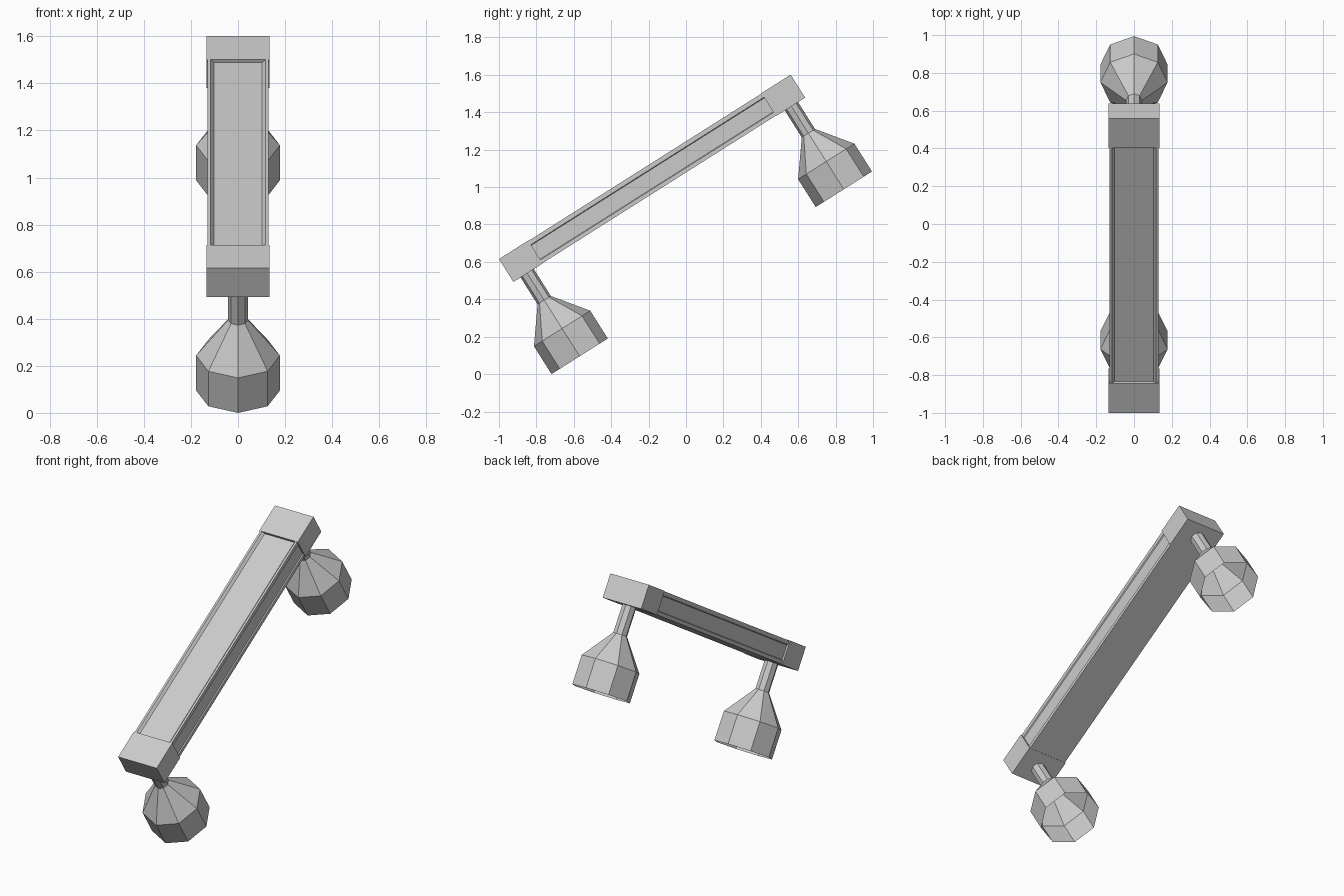
import bpy, bmesh, math
from mathutils import Matrix

if "Cube" in bpy.data.objects:
    bpy.data.objects.remove(bpy.data.objects["Cube"])

grey = bpy.data.materials.new("light_grey")
grey.use_nodes = True
colour = (0.6, 0.6, 0.6, 1)
grey.diffuse_color = colour
grey.node_tree.nodes["Principled BSDF"].inputs["Base Color"].default_value = colour

# Local frame: x across, y along the tilted bar, z out of its top face
TILT = Matrix.Translation((0, -1, 0.615)) @ Matrix.Rotation(math.radians(32.3), 4, 'X')
LENGTH, THICK, BLOCK = 1.845, 0.145, 0.185


def finish(bm, name, recalc=True):
    if recalc:
        bmesh.ops.recalc_face_normals(bm, faces=bm.faces)
    mesh = bpy.data.meshes.new(name)
    bm.to_mesh(mesh)
    bm.free()
    mesh.materials.append(grey)
    obj = bpy.data.objects.new(name, mesh)
    obj.matrix_world = TILT
    bpy.context.collection.objects.link(obj)
    return obj


def end_block(name, y):
    bm = bmesh.new()
    m = Matrix.Translation((0, y, -THICK / 2)) @ Matrix.Diagonal((0.268, BLOCK, THICK, 1))
    bmesh.ops.create_cube(bm, size=1, matrix=m)
    finish(bm, name)


def channel_bar(name):
    # Mirrored cross-section with a sunken top and shallow side panels
    half = [(0.129, -0.143), (0.129, -0.122), (0.123, -0.118), (0.123, -0.03),
            (0.129, -0.026), (0.129, -0.002), (0.116, -0.002), (0.103, -0.017)]
    profile = half + [(-x, z) for x, z in reversed(half)]
    bm = bmesh.new()
    face = bm.faces.new([bm.verts.new((x, BLOCK - 0.005, z)) for x, z in profile])
    out = bmesh.ops.extrude_face_region(bm, geom=[face])
    moved = [v for v in out["geom"] if isinstance(v, bmesh.types.BMVert)]
    bmesh.ops.translate(bm, verts=moved, vec=(0, LENGTH - 2 * BLOCK + 0.01, 0))
    finish(bm, name)


def foot(name, y):
    # Eight-sided stem flaring to a hollow cup
    bm = bmesh.new()
    rings = []
    for radius, z in [(0.042, -0.14), (0.042, -0.315), (0.178, -0.494), (0.178, -0.67)]:
        rings.append([bm.verts.new((radius * math.cos(i * math.pi / 4),
                                    y + radius * math.sin(i * math.pi / 4), z))
                      for i in range(8)])
    for a, b in zip(rings, rings[1:]):
        for i in range(8):
            j = (i + 1) % 8
            bm.faces.new((a[i], b[i], b[j], a[j]))
    finish(bm, name, recalc=False)


channel_bar("bar")
for label, y, foot_y in (("lower", BLOCK / 2, 0.087),
                         ("upper", LENGTH - BLOCK / 2, LENGTH - 0.087)):
    end_block(label + "_end_block", y)
    foot(label + "_foot", foot_y)
